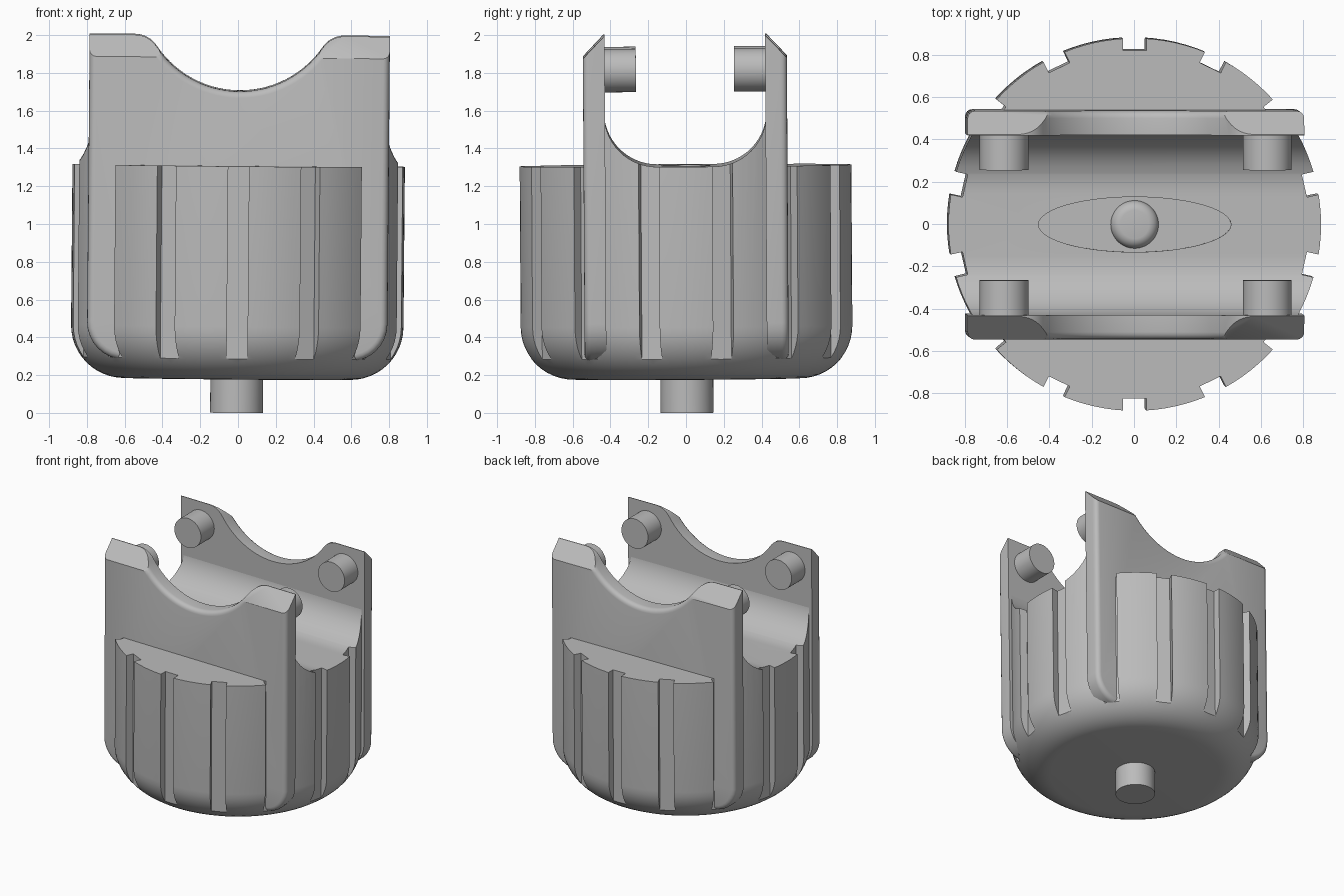
import bpy, bmesh, math
from math import sin, cos, pi, radians
from mathutils import Matrix, Vector

if "Cube" in bpy.data.objects:
    bpy.data.objects.remove(bpy.data.objects["Cube"])

grey = bpy.data.materials.new("plain_grey")
grey.use_nodes = True
colour = (0.5, 0.5, 0.5, 1)
grey.diffuse_color = colour
grey.node_tree.nodes["Principled BSDF"].inputs["Base Color"].default_value = colour

# The whole part leans very slightly
LEAN = (Matrix.Translation((0, 0, 0.9)) @ Matrix.Rotation(radians(0.5), 4, 'Y')
        @ Matrix.Rotation(radians(0.35), 4, 'X') @ Matrix.Translation((0, 0, -0.9)))


def make(name, bm):
    bmesh.ops.recalc_face_normals(bm, faces=bm.faces[:])
    mesh = bpy.data.meshes.new(name)
    bm.to_mesh(mesh)
    bm.free()
    mesh.materials.append(grey)
    ob = bpy.data.objects.new(name, mesh)
    bpy.context.collection.objects.link(ob)
    return ob


def arc(cx, cy, r, a0, a1, n):
    return [(cx + r * cos(radians(a0 + (a1 - a0) * i / n)),
             cy + r * sin(radians(a0 + (a1 - a0) * i / n))) for i in range(n + 1)]


def prism(bm, points, offset):
    """Extrude a closed loop of 3D points along an offset."""
    face = bm.faces.new([bm.verts.new(p) for p in points])
    ext = bmesh.ops.extrude_face_region(bm, geom=[face])
    moved = [v for v in ext["geom"] if isinstance(v, bmesh.types.BMVert)]
    bmesh.ops.translate(bm, verts=moved, vec=Vector(offset))


def lathe(name, profile, n):
    """Spin (radius, z) points around z; the ends are closed by caps."""
    bm = bmesh.new()
    rings = [[bm.verts.new((r * cos(2 * pi * i / n), r * sin(2 * pi * i / n), z))
              for i in range(n)] for r, z in profile]
    for a, b in zip(rings, rings[1:]):
        for i in range(n):
            j = (i + 1) % n
            bm.faces.new((a[i], a[j], b[j], b[i]))
    bm.faces.new(rings[0])
    bm.faces.new(rings[-1])
    return make(name, bm)


def activate(ob):
    for o in bpy.context.selected_objects:
        o.select_set(False)
    ob.select_set(True)
    bpy.context.view_layer.objects.active = ob


def cut(ob, cutter):
    mod = ob.modifiers.new("cut", 'BOOLEAN')
    mod.operation = 'DIFFERENCE'
    mod.solver = 'EXACT'
    mod.object = cutter
    activate(ob)
    bpy.ops.object.modifier_apply(modifier=mod.name)
    bpy.data.objects.remove(cutter)


def finish(ob):
    ob.data.transform(LEAN)
    activate(ob)
    bpy.ops.object.shade_smooth_by_angle(angle=radians(32))


# Cup body with a rounded base
body = lathe("cup_body", arc(0.60, 0.46, 0.28, -90, 0, 12) + [(0.88, 1.6)], 112)

# Grip grooves
bm = bmesh.new()
for i in range(14):
    turn = Matrix.Rotation(pi / 2 + 2 * pi * i / 14, 4, 'Z')
    bmesh.ops.create_cube(bm, size=1, matrix=turn @ Matrix.Translation((0.972, 0, 1))
                          @ Matrix.Diagonal((0.3, 0.11, 1.8, 1)))
cut(body, make("groove_cutter", bm))

# Flat shoulders outside the plates
bm = bmesh.new()
for side in (-1, 1):
    bmesh.ops.create_cube(bm, size=1, matrix=Matrix.Translation((0, side * 0.98, 1.81))
                          @ Matrix.Diagonal((3, 1, 1, 1)))
cut(body, make("shoulder_cutter", bm))

# Round-sided channel between the plates
bm = bmesh.new()
loop = ([(-0.43, 2)] + arc(-0.15, 1.59, 0.28, 180, 270, 14)
        + arc(0.15, 1.59, 0.28, 270, 360, 14) + [(0.43, 2)])
prism(bm, [(-1.5, y, z) for y, z in loop], (3, 0, 0))
cut(body, make("channel_cutter", bm))

# Oval recess in the channel floor
bm = bmesh.new()
prism(bm, [(0.455 * x, 0.13 * y, 1.24) for x, y in arc(0, 0, 1, 0, 352.5, 47)], (0, 0, 0.3))
cut(body, make("recess_cutter", bm))
finish(body)

# Side plates with a saddle-shaped top and a sloping outer edge
R, FILLET = 0.53, 0.14
saddle_z = 1.705 + R
fillet_z = 2.0 - FILLET
fillet_x = math.sqrt((R + FILLET) ** 2 - (saddle_z - fillet_z) ** 2)
tilt = math.degrees(math.atan2(saddle_z - fillet_z, fillet_x))
half = arc(0, saddle_z, R, -90, -tilt, 14)[1:]
half += arc(fillet_x, fillet_z, FILLET, 180 - tilt, 90, 8)[1:]
half += [(0.795, 2.0)] + arc(0.595, 0.48, 0.2, 0, -90, 8)
outline = [(0, 1.705)] + half + [(-x, z) for x, z in reversed(half)]
for name, side in (("front_plate", -1), ("back_plate", 1)):
    bm = bmesh.new()
    prism(bm, [(x, side * 0.425, z) for x, z in outline], (0, side * 0.115, 0))
    outer = [e for e in bm.edges if all(abs(v.co.y) > 0.5 for v in e.verts)]
    bmesh.ops.bevel(bm, geom=outer, offset=0.035, segments=4, profile=0.5,
                    affect='EDGES', clamp_overlap=True)
    cutres = bmesh.ops.bisect_plane(bm, geom=bm.verts[:] + bm.edges[:] + bm.faces[:],
                                    plane_co=(0, side * 0.43, 2.0),
                                    plane_no=(0, side, 0.95), clear_outer=True)
    rim = [e for e in cutres["geom_cut"] if isinstance(e, bmesh.types.BMEdge)]
    bmesh.ops.holes_fill(bm, edges=rim)
    finish(make(name, bm))

# Inward pegs near the plate tops
for name, x, side in (("front_left_peg", 1, -1), ("front_right_peg", -1, -1),
                      ("back_left_peg", 1, 1), ("back_right_peg", -1, 1)):
    bm = bmesh.new()
    circle = arc(x * 0.622, 1.82, 0.115, 0, 352.5, 47)
    prism(bm, [(px, side * 0.26, pz) for px, pz in circle], (0, side * 0.19, 0))
    finish(make(name, bm))

# Stem below and domed button in the recess
finish(lathe("bottom_stem", [(0.14, 0.0), (0.14, 0.3)], 48))
dome = [(0.113, 1.2)] + arc(0.063, 1.24, 0.05, 0, 85, 8)
finish(lathe("recess_button", dome, 48))
